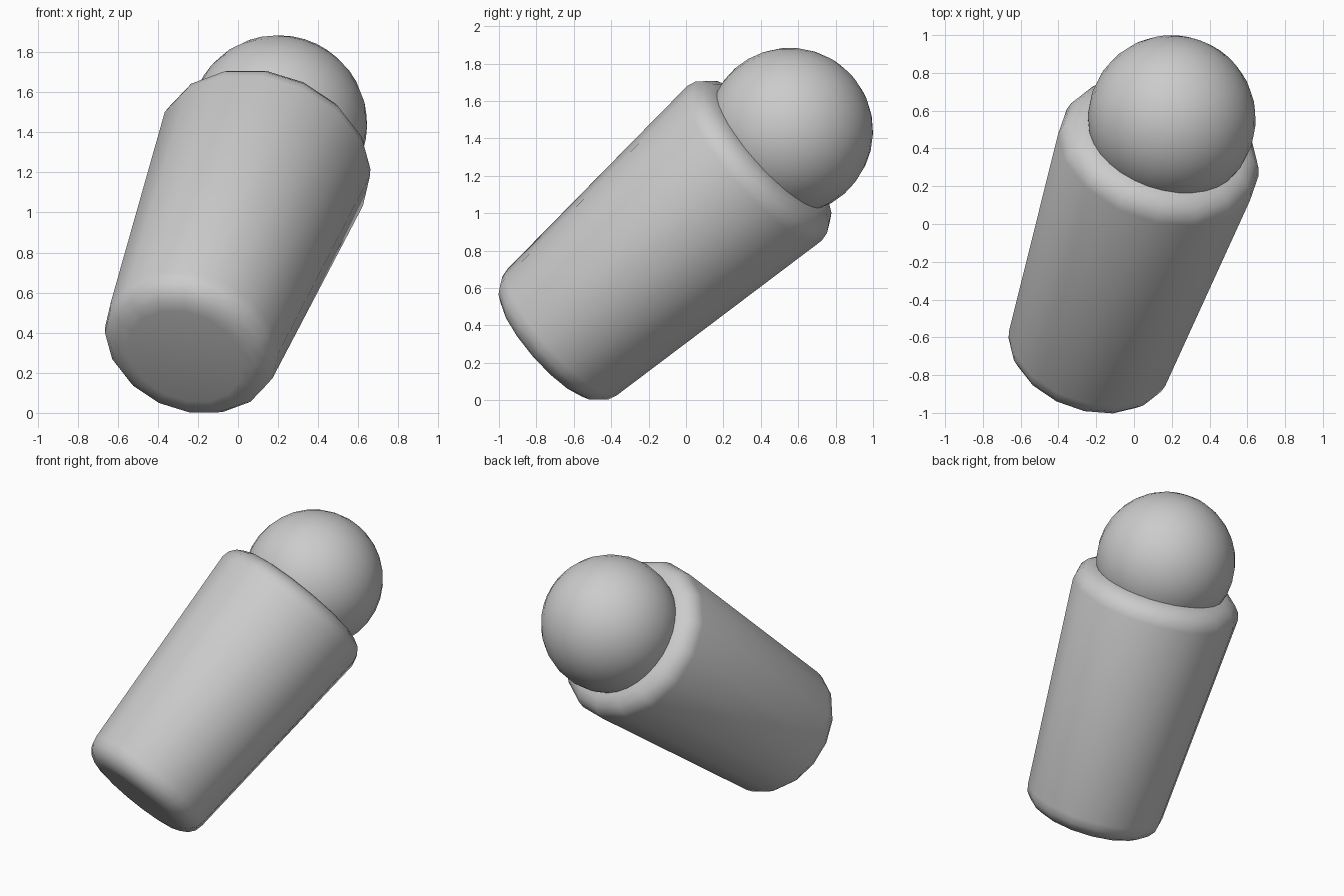
import bpy, bmesh, math
from mathutils import Vector, Matrix

cube = bpy.data.objects.get("Cube")
if cube:
    bpy.data.objects.remove(cube)

# One plain grey for everything
grey = bpy.data.materials.new("plain grey")
grey.use_nodes = True
colour = (0.6, 0.6, 0.6, 1)
grey.diffuse_color = colour
grey.node_tree.nodes["Principled BSDF"].inputs["Base Color"].default_value = colour

# Lean of the whole figure
low = Vector((-0.23, -0.66, 0.366))
high = Vector((0.129, 0.366, 1.267))
axis = (high - low).normalized()
length = (high - low).length
lean = axis.to_track_quat('Z', 'Y').to_matrix().to_4x4()


def finish(name, bm, matrix):
    bmesh.ops.recalc_face_normals(bm, faces=bm.faces)
    bm.transform(matrix)
    for f in bm.faces:
        f.smooth = True
    mesh = bpy.data.meshes.new(name)
    bm.to_mesh(mesh)
    bm.free()
    mesh.materials.append(grey)
    obj = bpy.data.objects.new(name, mesh)
    bpy.context.collection.objects.link(obj)
    return obj


# Tapered body with rounded rims
SIDES, STEPS = 16, 4
r_low, r_high, rim_w, rim_h = 0.447, 0.548, 0.15, 0.13
profile = []
for end, radius, z0 in ((-1, r_low, 0), (1, r_high, length)):
    arc = []
    for i in range(STEPS + 1):
        a = math.pi / 2 * i / STEPS
        arc.append((radius - rim_w + rim_w * math.cos(a), z0 + end * rim_h * math.sin(a)))
    profile += arc if end > 0 else arc[::-1]

bm = bmesh.new()
rings = []
for r, z in profile:
    angles = [2 * math.pi * (k + 0.5) / SIDES for k in range(SIDES)]
    rings.append([bm.verts.new((r * math.cos(a), r * math.sin(a), z)) for a in angles])
for a, b in zip(rings, rings[1:]):
    for k in range(SIDES):
        n = (k + 1) % SIDES
        bm.faces.new((a[k], a[n], b[n], b[k]))
bm.faces.new(rings[0][::-1])
bm.faces.new(rings[-1])
finish("body", bm, Matrix.Translation(low) @ lean)

# Ball head sunk into the top of the body
bm = bmesh.new()
bmesh.ops.create_uvsphere(bm, u_segments=32, v_segments=16, radius=0.445)
finish("head", bm, Matrix.Translation((0.2, 0.555, 1.44)) @ lean)
